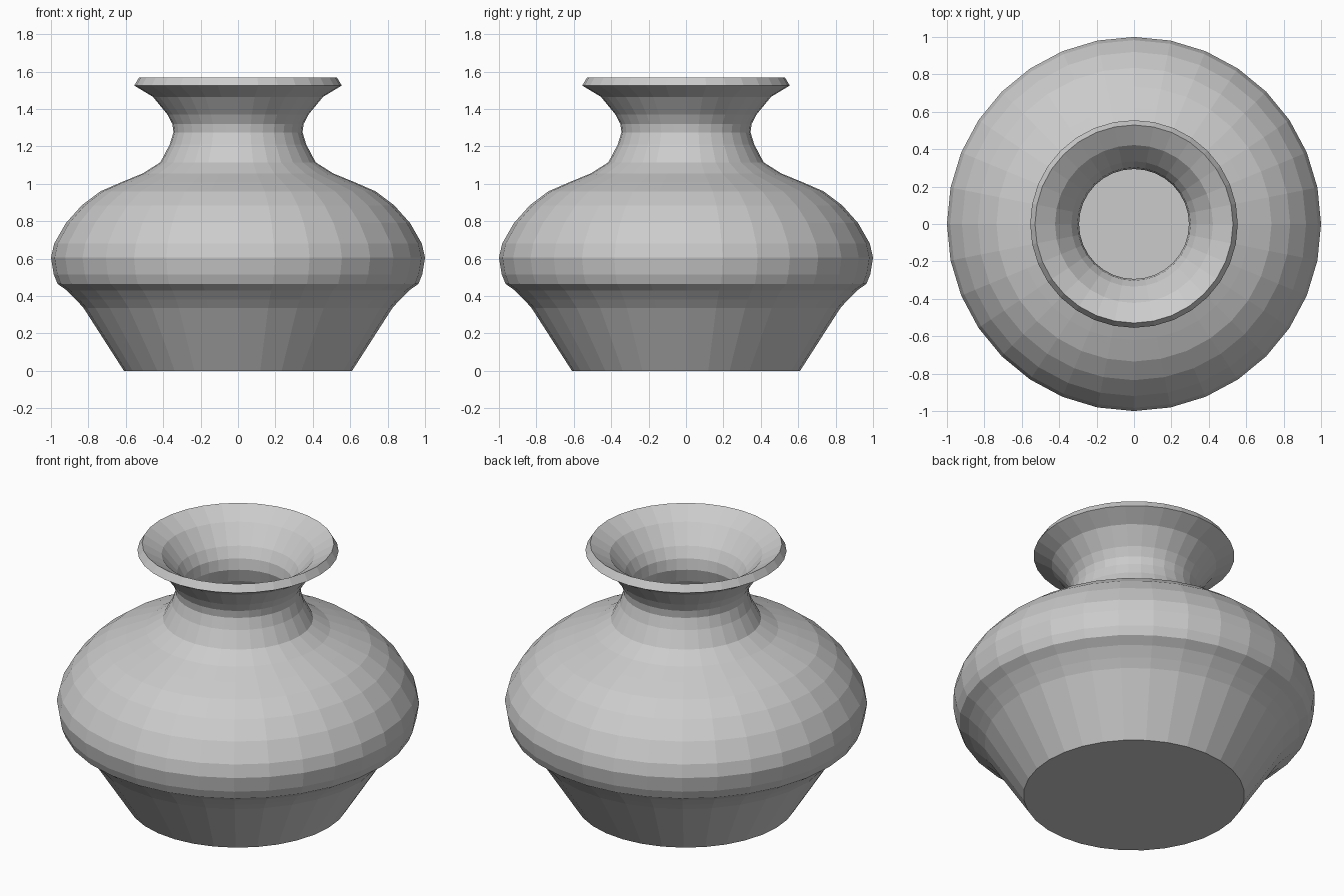
import bpy, bmesh
from math import cos, sin, tau

if "Cube" in bpy.data.objects:
    bpy.data.objects.remove(bpy.data.objects["Cube"])

SIDES = 32

# Outer profile (radius, height) from foot to lip
PROFILE = [
    (0.61, 0.0), (0.825, 0.335), (0.865, 0.38), (0.915, 0.43), (0.965, 0.465),
    (0.985, 0.515), (1.0, 0.605), (0.983, 0.68), (0.92, 0.79), (0.835, 0.885),
    (0.735, 0.96), (0.62, 1.01), (0.51, 1.055), (0.415, 1.115), (0.365, 1.21),
    (0.345, 1.275), (0.351, 1.32), (0.377, 1.37), (0.455, 1.465), (0.555, 1.525),
]

# Lathe the outer skin and close the base
bm = bmesh.new()
rings = [[bm.verts.new((r * cos(tau * i / SIDES), r * sin(tau * i / SIDES), z))
          for i in range(SIDES)] for r, z in PROFILE]
for low, high in zip(rings, rings[1:]):
    for i in range(SIDES):
        j = (i + 1) % SIDES
        bm.faces.new((low[i], low[j], high[j], high[i]))
bm.faces.new(rings[0][::-1])

mesh = bpy.data.meshes.new("vase")
bm.to_mesh(mesh)
bm.free()
vase = bpy.data.objects.new("vase", mesh)
bpy.context.collection.objects.link(vase)

# Wall thickness, grown inward
wall = vase.modifiers.new("wall", 'SOLIDIFY')
wall.thickness = 0.05
wall.offset = -1
wall.use_even_offset = True
